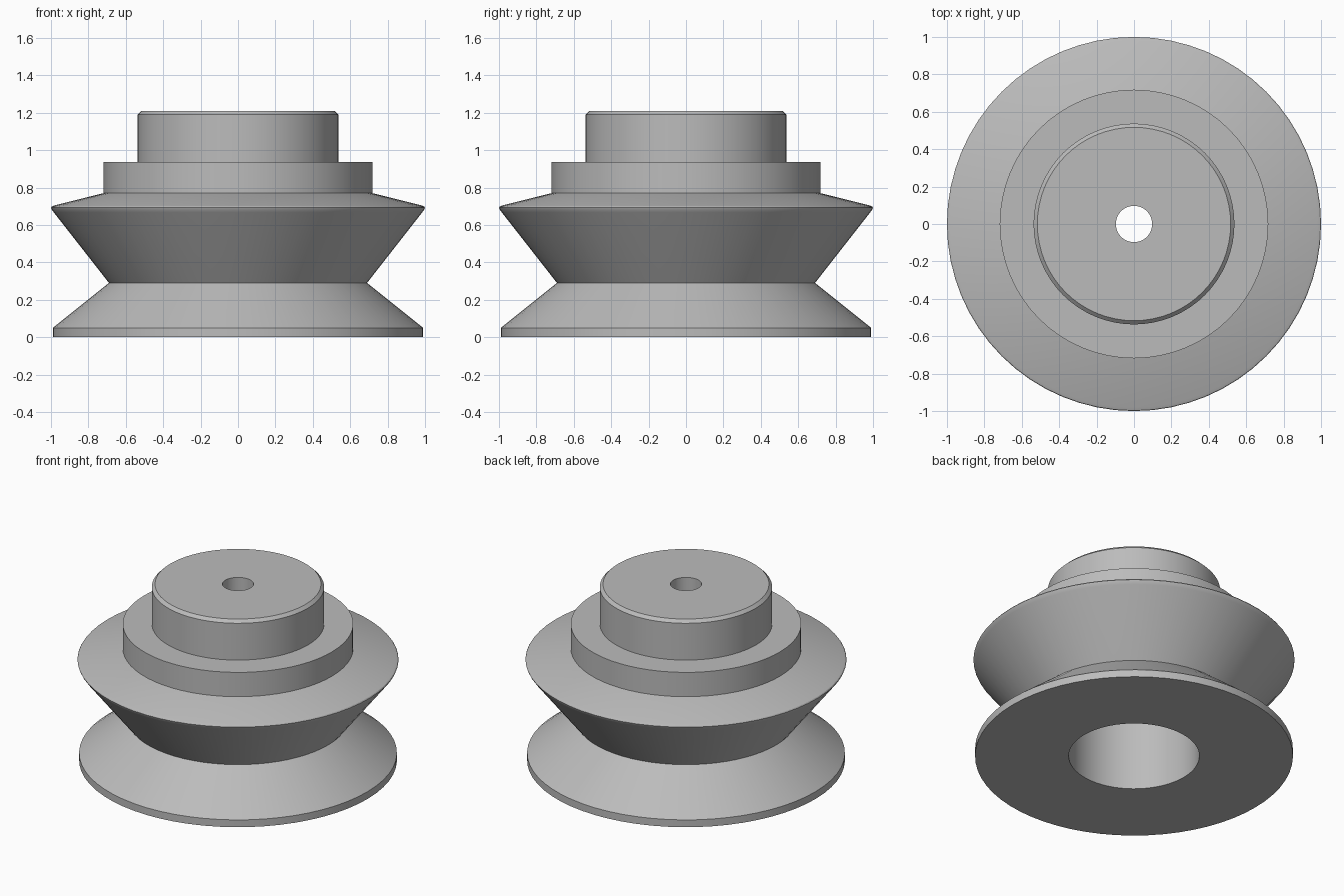
import bpy, bmesh, math

cube = bpy.data.objects.get("Cube")
if cube:
    bpy.data.objects.remove(cube, do_unlink=True)

SEGMENTS = 64

grey = bpy.data.materials.new("plain_grey")
grey.use_nodes = True
grey.diffuse_color = (0.5, 0.5, 0.5, 1)
grey.node_tree.nodes["Principled BSDF"].inputs["Base Color"].default_value = (0.5, 0.5, 0.5, 1)


def lathe(name, profile, material):
    """Turn a closed (radius, height) profile around the z axis."""
    bm = bmesh.new()
    rings = []
    for i in range(SEGMENTS):
        a = math.tau * i / SEGMENTS
        rings.append([bm.verts.new((r * math.cos(a), r * math.sin(a), z)) for r, z in profile])
    count = len(profile)
    for i, ring in enumerate(rings):
        following = rings[(i + 1) % SEGMENTS]
        for j in range(count):
            k = (j + 1) % count
            bm.faces.new((ring[j], following[j], following[k], ring[k]))
    bmesh.ops.recalc_face_normals(bm, faces=bm.faces[:])
    mesh = bpy.data.meshes.new(name)
    bm.to_mesh(mesh)
    bm.free()
    mesh.materials.append(material)
    obj = bpy.data.objects.new(name, mesh)
    bpy.context.collection.objects.link(obj)
    bpy.ops.object.select_all(action="DESELECT")
    obj.select_set(True)
    bpy.context.view_layer.objects.active = obj
    bpy.ops.object.shade_smooth_by_angle(angle=math.radians(28))
    return obj


# Outer surface, from the base flange up through the V groove to the hub
lower_flange = [(0.99, 0), (0.99, 0.05)]
groove = [(0.69, 0.29)]
rounded_rim = [(0.985, 0.667), (0.996, 0.682), (1.0, 0.692), (0.995, 0.699), (0.98, 0.705)]
collar = [(0.718, 0.77), (0.718, 0.937)]
hub = [(0.537, 0.937), (0.537, 1.19), (0.517, 1.21)]

# Inner surface: narrow hole through the hub, then the wide bore below
narrow_hole = [(0.097, 1.21), (0.097, 0.94)]
wide_bore = [(0.407, 0.94), (0.407, 0)]

lathe("grooved_pulley",
      lower_flange + groove + rounded_rim + collar + hub + narrow_hole + wide_bore, grey)
